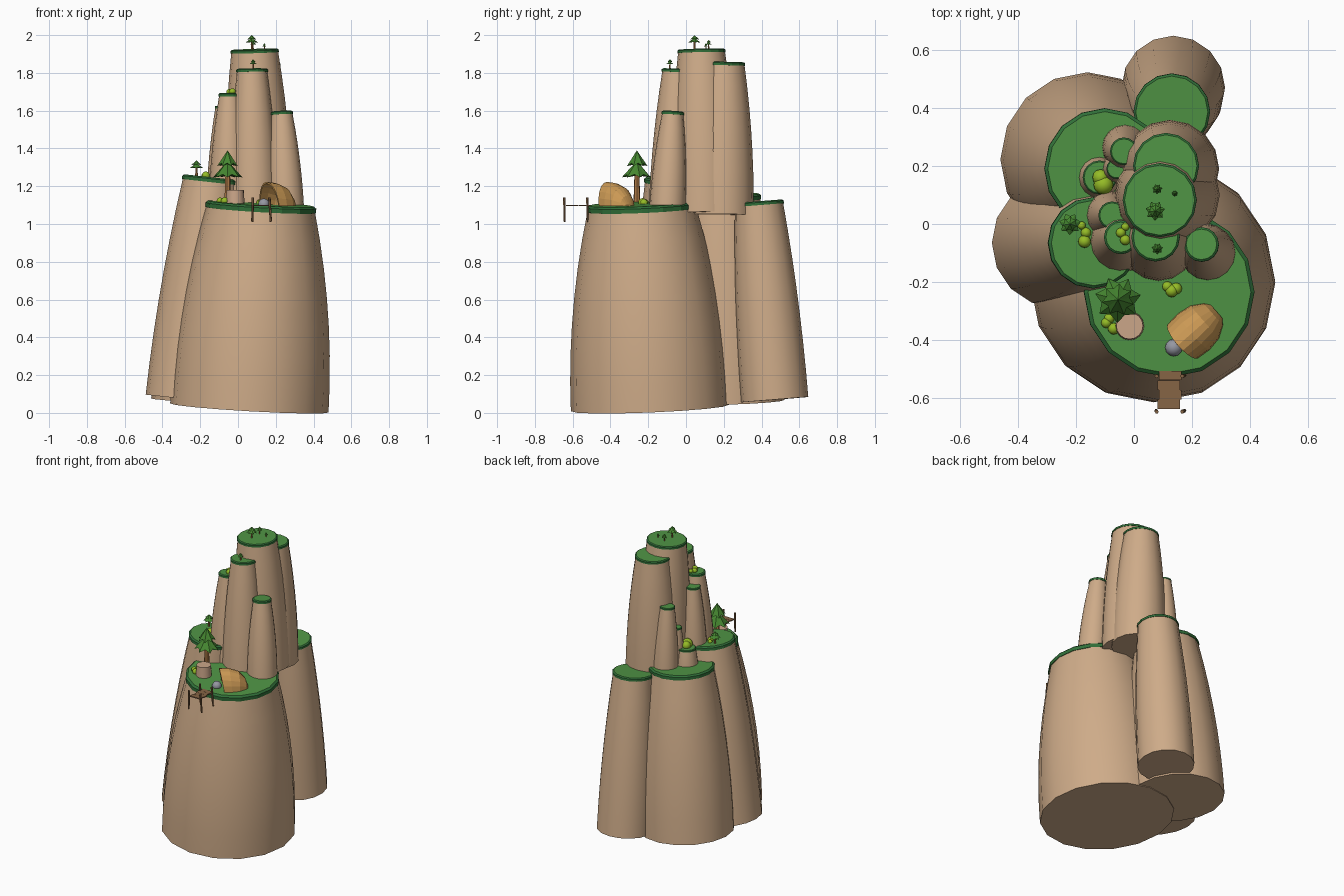
import bpy, bmesh, math
from mathutils import Vector, Matrix

if "Cube" in bpy.data.objects:
    bpy.data.objects.remove(bpy.data.objects["Cube"])


def mat(name, r, g, b):
    m = bpy.data.materials.new(name)
    m.diffuse_color = (r, g, b, 1)
    m.use_nodes = True
    m.node_tree.nodes["Principled BSDF"].inputs["Base Color"].default_value = m.diffuse_color
    return m


ROCK = mat("rock", 0.62, 0.41, 0.25)
GRASS = mat("grass", 0.08, 0.30, 0.06)
RIM = mat("grass_rim", 0.03, 0.16, 0.04)
LEAF = mat("leaf", 0.06, 0.24, 0.03)
LIME = mat("bush", 0.30, 0.50, 0.02)
BARK = mat("bark", 0.42, 0.19, 0.06)
STUMP = mat("stump", 0.60, 0.38, 0.25)
STONE = mat("stone", 0.30, 0.31, 0.36)
WOOD = mat("wood", 0.24, 0.13, 0.06)
CLOTH = mat("tent", 0.60, 0.32, 0.09)


def finish(name, bm, mats, smooth=None):
    bmesh.ops.recalc_face_normals(bm, faces=bm.faces)
    me = bpy.data.meshes.new(name)
    bm.to_mesh(me)
    bm.free()
    for m in mats:
        me.materials.append(m)
    ob = bpy.data.objects.new(name, me)
    bpy.context.collection.objects.link(ob)
    if smooth:
        bpy.ops.object.select_all(action='DESELECT')
        bpy.context.view_layer.objects.active = ob
        ob.select_set(True)
        bpy.ops.object.shade_smooth_by_angle(angle=math.radians(smooth))
    return ob


def loft(bm, start, axis, profile, n, end_mat=0, side_mat=0):
    """Capped lathe of (height, radius) pairs around a leaning axis."""
    rot = Vector((0, 0, 1)).rotation_difference(axis.normalized()).to_matrix()
    rings = []
    for h, r in profile:
        rings.append([bm.verts.new(start + rot @ Vector((r * math.cos(2 * math.pi * i / n),
                                                         r * math.sin(2 * math.pi * i / n), h)))
                      for i in range(n)])
    for a, b in zip(rings, rings[1:]):
        for i in range(n):
            f = bm.faces.new((a[i], a[(i + 1) % n], b[(i + 1) % n], b[i]))
            f.material_index = side_mat
    for r in (rings[0], rings[-1]):
        bm.faces.new(r).material_index = end_mat


def rod(name, p, q, r0, r1, m, n=8):
    p, q = Vector(p), Vector(q)
    bm = bmesh.new()
    loft(bm, p, q - p, [(0, r0), ((q - p).length, r1)], n)
    return finish(name, bm, [m], 40)


# Rock pillars: bulging taper with a grass cap on top
def pillar(name, bottom, rb, top, rt, cap=0.014, n=16):
    b, t = Vector(bottom), Vector(top)
    axis = t - b
    h = axis.length - cap
    bm = bmesh.new()
    loft(bm, b, axis, [(h * k / 7, rb - (rb - rt) * (k / 7) ** 2) for k in range(8)], n)
    finish(name, bm, [ROCK], 40)
    bm = bmesh.new()
    e = cap * 0.25
    loft(bm, t - axis.normalized() * cap * 1.3, axis,
         [(0, rt + e), (cap * 0.9, rt + e), (cap * 1.3, rt - e)], n, 0, 1)
    finish(name + "_grass", bm, [GRASS, RIM])


pillar("main_cliff", (0.06, -0.19, 0.026), 0.42, (0.122, -0.235, 1.108), 0.287, 0.026)
pillar("left_cliff", (-0.268, -0.065, 0.072), 0.222, (-0.138, -0.065, 1.247), 0.152, 0.02)
pillar("rear_cliff", (-0.16, 0.222, 0.06), 0.30, (-0.10, 0.19, 1.155), 0.202, 0.022)
pillar("rear_right_cliff", (0.135, 0.47, 0.07), 0.178, (0.13, 0.385, 1.12), 0.128, 0.016)
pillar("summit_pillar", (0.115, 0.10, 1.06), 0.18, (0.088, 0.082, 1.925), 0.124)
pillar("summit_rear_pillar", (0.125, 0.19, 1.05), 0.168, (0.11, 0.20, 1.857), 0.11)
pillar("front_pillar", (0.085, -0.07, 1.05), 0.128, (0.074, -0.045, 1.822), 0.08)
pillar("right_pillar", (0.255, -0.10, 1.05), 0.096, (0.232, -0.07, 1.597), 0.056)
pillar("left_pillar", (-0.05, -0.065, 1.05), 0.105, (-0.045, -0.045, 1.692), 0.055)
pillar("left_rear_pillar", (-0.085, 0.03, 1.05), 0.085, (-0.075, 0.03, 1.625), 0.045, 0.01)
pillar("back_pillar", (-0.03, 0.265, 1.05), 0.08, (-0.035, 0.25, 1.56), 0.045, 0.01)
pillar("thin_back_pillar", (-0.06, 0.19, 1.05), 0.055, (-0.06, 0.19, 1.40), 0.033, 0.008)
pillar("short_back_pillar", (-0.12, 0.16, 1.05), 0.075, (-0.118, 0.16, 1.265), 0.056, 0.01)


# Conifers: trunk and star-shaped tiers
def star_tier(bm, c, r, h, n, phase):
    tip = bm.verts.new(c + Vector((0, 0, h)))
    low = bm.verts.new(c + Vector((0, 0, h * 0.12)))
    ring = []
    for i in range(2 * n):
        k, a = (1.0 if i % 2 == 0 else 0.72), math.pi * i / n + phase
        ring.append(bm.verts.new(c + Vector((r * k * math.cos(a), r * k * math.sin(a),
                                             0 if i % 2 == 0 else h * 0.18))))
    for i in range(2 * n):
        j = (i + 1) % (2 * n)
        bm.faces.new((ring[i], ring[j], tip))
        bm.faces.new((ring[j], ring[i], low))


def tree(name, x, y, z, height, r, trunk):
    rod(name + "_trunk", (x, y, z - 0.015), (x, y, z + height * 0.55), trunk, trunk * 0.7, BARK, 7)
    bm = bmesh.new()
    for zz, rr, hh, ph in ((0.48, 1, 0.32, 0.2), (0.70, 0.7, 0.30, 0.6)):
        star_tier(bm, Vector((x, y, z + height * zz)), r * rr, height * hh, 7, ph)
    finish(name + "_leaves", bm, [LEAF])


tree("big_tree", -0.055, -0.26, 1.115, 0.275, 0.08, 0.019)
tree("left_tree", -0.22, 0.0, 1.257, 0.08, 0.038, 0.008)
tree("summit_tree", 0.073, 0.045, 1.925, 0.075, 0.034, 0.006)
tree("summit_small_tree", 0.08, 0.12, 1.925, 0.05, 0.018, 0.004)
tree("summit_sapling", 0.14, 0.105, 1.925, 0.032, 0.01, 0.003)
tree("front_pillar_tree", 0.08, -0.085, 1.822, 0.05, 0.02, 0.005)


# Bushes and stone
def balls(name, spots, m):
    bm = bmesh.new()
    for x, y, z, r in spots:
        bmesh.ops.create_uvsphere(bm, u_segments=12, v_segments=8, radius=r,
                                  matrix=Matrix.Translation((x, y, z)))
    finish(name, bm, [m], 60)


balls("left_bush", [(-0.17, -0.06, 1.256, 0.022), (-0.165, -0.03, 1.254, 0.018), (-0.18, -0.005, 1.254, 0.014)], LIME)
balls("cliff_bush", [(0.13, -0.23, 1.115, 0.022), (0.145, -0.222, 1.112, 0.02), (0.115, -0.215, 1.112, 0.018)], LIME)
balls("stump_bush", [(-0.07, -0.36, 1.122, 0.02), (-0.095, -0.34, 1.122, 0.018), (-0.085, -0.325, 1.12, 0.018)], LIME)
balls("back_bush", [(-0.105, 0.135, 1.275, 0.034), (-0.115, 0.16, 1.275, 0.028)], LIME)
balls("pillar_bush", [(-0.03, -0.055, 1.70, 0.018), (-0.045, -0.03, 1.698, 0.017), (-0.03, -0.01, 1.698, 0.014)], LIME)
balls("grey_stone", [(0.137, -0.425, 1.105, 0.03)], STONE)
rod("stump", (-0.015, -0.35, 1.10), (-0.015, -0.35, 1.18), 0.05, 0.046, STUMP, 16)

# Tent: arched shell, open at the front left, narrowing to the rear
fwd = Vector((-0.75, -0.66, 0)).normalized()
side = Vector((-fwd.y, fwd.x, 0))
bm = bmesh.new()
rings = []
for dist, w, h, lean in ((0.05, 0.078, 0.128, 0.022), (0.0, 0.083, 0.122, 0.01),
                         (-0.05, 0.075, 0.10, 0), (-0.09, 0.05, 0.055, 0), (-0.105, 0.03, 0.012, 0)):
    ring = []
    for i in range(11):
        a = math.pi * i / 10
        s = math.sin(a)
        ring.append(bm.verts.new(Vector((0.205, -0.37, 1.095)) + fwd * (dist + lean * s)
                                 + side * (w * math.cos(a)) + Vector((0, 0, h * s))))
    rings.append(ring)
for a, b in zip(rings, rings[1:]):
    for i in range(10):
        bm.faces.new((a[i], a[i + 1], b[i + 1], b[i]))
bm.faces.new(rings[-1])
tent = finish("tent_shell", bm, [CLOTH])
shell = tent.modifiers.new("thickness", 'SOLIDIFY')
shell.thickness = 0.008
shell.offset = -1

# Lookout deck with leaning posts
for i in range(4):
    bm = bmesh.new()
    bmesh.ops.create_cube(bm, size=1, matrix=Matrix.Translation((0.122 + (i % 2 - 0.5) * 0.006,
                          -0.62 + i * 0.033, 1.098)) @ Matrix.Diagonal((0.078, 0.032, 0.007, 1)))
    finish("deck_plank", bm, [WOOD])
for y in (-0.642, -0.52):
    for s in (-1, 1):
        x = 0.125 + s * 0.044
        rod("deck_post", (x + 0.005 * s, y, 1.012), (x - 0.003, y - 0.003, 1.14), 0.006, 0.007, WOOD, 6)
